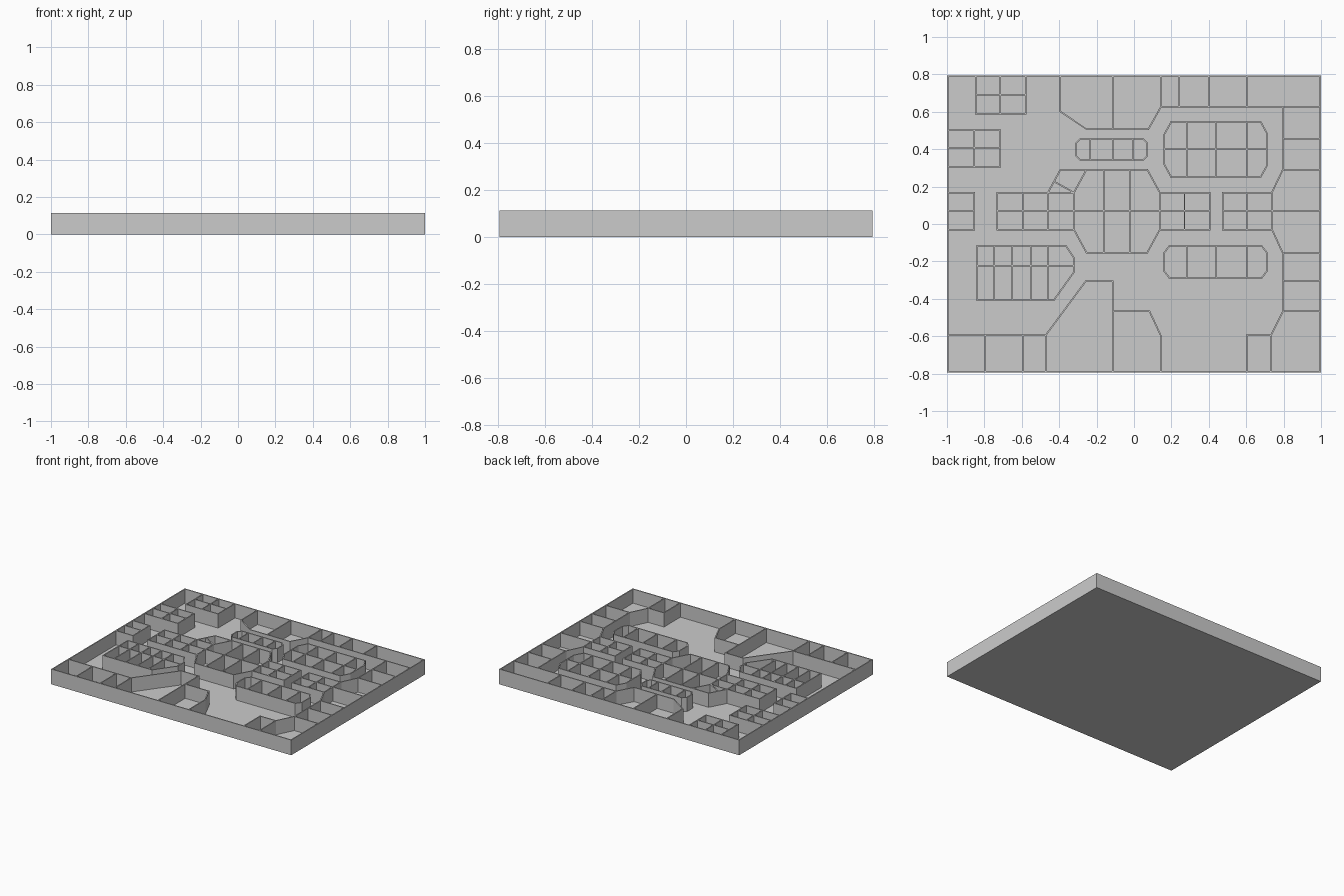
import bpy, bmesh
from mathutils import Vector

if "Cube" in bpy.data.objects:
    bpy.data.objects.remove(bpy.data.objects["Cube"])

HEIGHT, FLOOR, T = 0.114, 0.008, 0.008
X, Y = 0.996, 0.791          # centre line of the outer wall


def make_object(name, bm):
    bmesh.ops.recalc_face_normals(bm, faces=bm.faces)
    mesh = bpy.data.meshes.new(name)
    bm.to_mesh(mesh)
    bm.free()
    bpy.context.collection.objects.link(bpy.data.objects.new(name, mesh))


def wall(bm, points, closed=False):
    """Upright mitred wall along a path."""
    p = [Vector(q) for q in points]
    n = len(p)
    rings = []
    for i in range(n):
        before = p[i] - p[i - 1] if closed or i > 0 else p[1] - p[0]
        after = p[(i + 1) % n] - p[i] if closed or i < n - 1 else before
        a, b = (Vector((-d.y, d.x)).normalized() for d in (before, after))
        m = (a + b) / (1 + a.dot(b)) * T / 2
        l, r = p[i] + m, p[i] - m
        rings.append([bm.verts.new((q.x, q.y, z)) for q, z in
                      ((l, FLOOR / 2), (r, FLOOR / 2), (r, HEIGHT), (l, HEIGHT))])
    for i in range(n if closed else n - 1):
        a, b = rings[i], rings[(i + 1) % n]
        for k in range(4):
            bm.faces.new((a[k], a[(k + 1) % 4], b[(k + 1) % 4], b[k]))
    if not closed:
        bm.faces.new(rings[0])
        bm.faces.new(rings[-1])


def part(name, paths=(), loops=(), vert=((), 0, 0), horiz=((), 0, 0)):
    """Walls from open paths, closed loops and repeated straight partitions."""
    bm = bmesh.new()
    for path in paths:
        wall(bm, path)
    for loop in loops:
        wall(bm, loop, True)
    xs, y0, y1 = vert
    for x in xs:
        wall(bm, [(x, y0), (x, y1)])
    ys, x0, x1 = horiz
    for y in ys:
        wall(bm, [(x0, y), (x1, y)])
    make_object(name, bm)


def chamfered(x0, x1, y0, y1, cx, cy):
    return [(x0 + cx, y0), (x1 - cx, y0), (x1, y0 + cy), (x1, y1 - cy),
            (x1 - cx, y1), (x0 + cx, y1), (x0, y1 - cy), (x0, y0 + cy)]


# Floor slab
bm = bmesh.new()
bmesh.ops.create_cube(bm, size=1)
for v in bm.verts:
    v.co = (v.co.x * 2, v.co.y * (2 * Y + T), (v.co.z + 0.5) * FLOOR)
make_object("floor", bm)

# Outer wall
bm = bmesh.new()
T_INNER = T
wall(bm, [(-X, -Y), (X, -Y), (X, Y), (-X, Y)], True)
for v in bm.verts:
    if v.co.z < FLOOR:
        v.co.z = 0
make_object("outer_wall", bm)

# Left side cubicles
part("northwest_cells", vert=((-.846, -.714, -.58), .59, Y), horiz=((.59, .692), -.85, -.576))
part("west_upper_cells", vert=((-.853, -.716), .303, .504), horiz=((.307, .408, .5), -X, -.716))
part("west_cells", vert=((-.853,), -.034, .172), horiz=((-.03, .072, .168), -X, -.853))

# North rooms
part("north_rooms",
     paths=[[(-.393, Y), (-.393, .6), (-.254, .507), (.077, .507), (.145, .628), (X, .628)],
            [(-.114, .507), (-.114, Y)]],
     vert=((.143, .243, .4, .602), .628, Y))

# East rooms
part("east_rooms",
     paths=[[(.796, .628), (.796, .291), (.738, .17), (.738, -.03), (.796, -.157),
             (.796, -.467), (.732, -.596), (.732, -Y)],
            [(.732, -.596), (.602, -.596), (.602, -Y)], [(.738, .072), (X, .072)]],
     horiz=((.457, .291, -.157, -.303, -.467), .796, X))
part("east_cells", vert=((.474, .602), -.034, .172), horiz=((-.03, .072, .168), .474, .738))

# Free-standing chamfered blocks
part("small_island", loops=[chamfered(-.31, .072, .34, .457, .025, .025)],
     vert=((-.233, -.114, -.008), .34, .457))
part("large_island", loops=[chamfered(.163, .713, .249, .548, .037, .067)],
     vert=((.281, .436, .602), .249, .548), horiz=((.4,), .163, .713))
part("lower_island", loops=[chamfered(.163, .709, -.291, -.115, .028, .037)],
     vert=((.281, .441, .602), -.291, -.115))

# Central hub with wings
part("central_hub", loops=[chamfered(-.321, .138, -.153, .291, .067, .123)],
     paths=[[(-.254, .291), (-.393, .291), (-.46, .168)], [(-.425, .226), (-.321, .168)]],
     vert=((-.163, -.024), -.153, .291), horiz=((.072,), -.73, .404))
part("hub_west_wing", vert=((-.73, -.596, -.46), -.034, .172), horiz=((-.03, .168), -.73, -.321))
part("hub_east_wing", vert=((.27, .404), -.034, .172), horiz=((-.03, .168), .138, .404))

# Southwest block
part("southwest_block",
     loops=[[(-.837, -.115), (-.366, -.115), (-.321, -.182), (-.321, -.257),
             (-.43, -.409), (-.837, -.409)]],
     vert=((-.746, -.65, -.553, -.46), -.409, -.115), horiz=((-.222,), -.837, -.321))

# South rooms
part("south_rooms",
     paths=[[(-X, -.596), (-.473, -.596), (-.259, -.307), (-.114, -.307), (-.114, -Y)],
            [(-.114, -.467), (.083, -.467), (.143, -.596), (.143, -Y)]],
     vert=((-.794, -.596, -.473), -Y, -.596))
